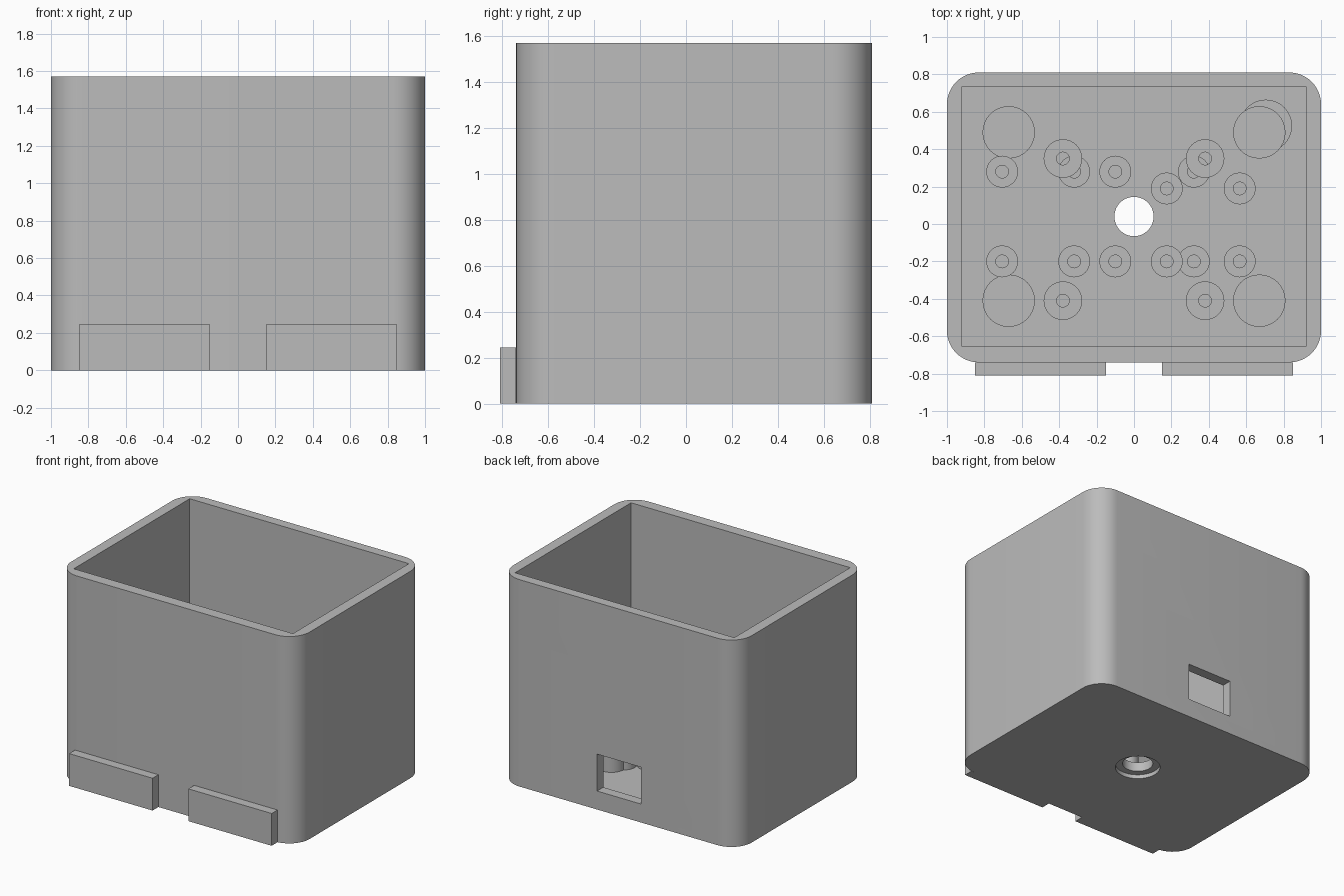
import bpy, bmesh, math
from mathutils import Vector

old = bpy.data.objects.get("Cube")
if old:
    bpy.data.objects.remove(old, do_unlink=True)

# Single grey plastic
grey = bpy.data.materials.new("grey_plastic")
grey.use_nodes = True
colour = (0.5, 0.5, 0.5, 1)
grey.diffuse_color = colour
grey.node_tree.nodes["Principled BSDF"].inputs["Base Color"].default_value = colour

FLOOR, HEIGHT = 0.1, 1.57
Y_FRONT, Y_BACK, RADIUS = -0.74, 0.81, 0.17


def finish(bm, name):
    bmesh.ops.recalc_face_normals(bm, faces=bm.faces)
    mesh = bpy.data.meshes.new(name)
    bm.to_mesh(mesh)
    bm.free()
    mesh.materials.append(grey)
    obj = bpy.data.objects.new(name, mesh)
    bpy.context.collection.objects.link(obj)
    return obj


def smooth(obj):
    bpy.ops.object.select_all(action='DESELECT')
    obj.select_set(True)
    bpy.context.view_layer.objects.active = obj
    bpy.ops.object.shade_smooth_by_angle(angle=math.radians(30))


def prism(name, outline, z0, z1):
    bm = bmesh.new()
    face = bm.faces.new([bm.verts.new((x, y, z0)) for x, y in outline])
    top = bmesh.ops.extrude_face_region(bm, geom=[face])
    verts = [g for g in top["geom"] if isinstance(g, bmesh.types.BMVert)]
    bmesh.ops.translate(bm, verts=verts, vec=(0, 0, z1 - z0))
    return finish(bm, name)


def box(name, x0, x1, y0, y1, z0, z1):
    return prism(name, [(x0, y0), (x1, y0), (x1, y1), (x0, y1)], z0, z1)


def circle(x, y, r, n=48):
    return [(x + r * math.cos(math.tau * i / n), y + r * math.sin(math.tau * i / n))
            for i in range(n)]


def rounded_rect(x0, x1, y0, y1, r, steps=12):
    centres = [(x1 - r, y1 - r), (x0 + r, y1 - r), (x0 + r, y0 + r), (x1 - r, y0 + r)]
    points = []
    for corner, (cx, cy) in enumerate(centres):
        for i in range(steps + 1):
            a = math.pi / 2 * (corner + i / steps)
            points.append((cx + r * math.cos(a), cy + r * math.sin(a)))
    return points


def cut(obj, cutter):
    mod = obj.modifiers.new("cut", 'BOOLEAN')
    mod.operation, mod.solver, mod.object = 'DIFFERENCE', 'EXACT', cutter
    bpy.context.view_layer.objects.active = obj
    bpy.ops.object.modifier_apply(modifier=mod.name)
    bpy.data.objects.remove(cutter, do_unlink=True)


def post(name, x, y, r, top, bore=0.0):
    # Turned profile, optionally with a blind screw bore
    profile = [(r, FLOOR - 0.01), (r, top)]
    if bore:
        profile += [(bore, top), (bore, FLOOR + 0.01), (0, FLOOR + 0.01)]
    else:
        profile.append((0, top))
    bm = bmesh.new()
    verts = [bm.verts.new((px, 0, pz)) for px, pz in profile]
    edges = [bm.edges.new(pair) for pair in zip(verts, verts[1:])]
    bmesh.ops.spin(bm, geom=verts + edges, cent=(0, 0, 0), axis=(0, 0, 1),
                   angle=math.tau, steps=32)
    bmesh.ops.remove_doubles(bm, verts=bm.verts, dist=0.0005)
    bmesh.ops.translate(bm, verts=bm.verts, vec=Vector((x, y, 0)))
    smooth(finish(bm, name))


# Case: rounded outside, square cavity, port window, floor hole with a recess
case = prism("case", rounded_rect(-1, 1, Y_FRONT, Y_BACK, RADIUS), 0, HEIGHT)
cut(case, box("cavity", -0.92, 0.92, -0.655, 0.735, FLOOR, HEIGHT + 0.1))
cut(case, box("window", -0.19, 0.18, 0.7, 0.9, 0.14, 0.42))
cut(case, prism("floor_hole", circle(0, 0.04, 0.105), -0.1, FLOOR + 0.1))
cut(case, prism("hole_recess", circle(0, 0.04, 0.155), -0.1, 0.03))
smooth(case)

# Front plates
for side, x in (("right", -0.5), ("left", 0.5)):
    box(side + "_front_plate", x - 0.35, x + 0.35, -0.81, Y_FRONT, 0, 0.245)

# Wide support pads near the corners
for x in (-0.67, 0.67):
    for y in (-0.41, 0.49):
        post("corner_pad", x, y, 0.14, 0.17)
post("offset_pad", 0.705, 0.525, 0.14, 0.16)

# Screw posts, in rectangular groups: name, xs, ys, radius, top
groups = [
    ("large_post", (-0.38, 0.38), (-0.41, 0.35), 0.103, 0.27),
    ("side_post", (-0.705, -0.1), (-0.2, 0.28), 0.085, 0.24),
    ("inner_post", (-0.32, 0.32), (-0.2, 0.28), 0.085, 0.22),
    ("square_post", (0.175, 0.565), (-0.2, 0.19), 0.085, 0.24),
]
for name, xs, ys, r, top in groups:
    for x in xs:
        for y in ys:
            post(name, x, y, r, top, 0.034)
